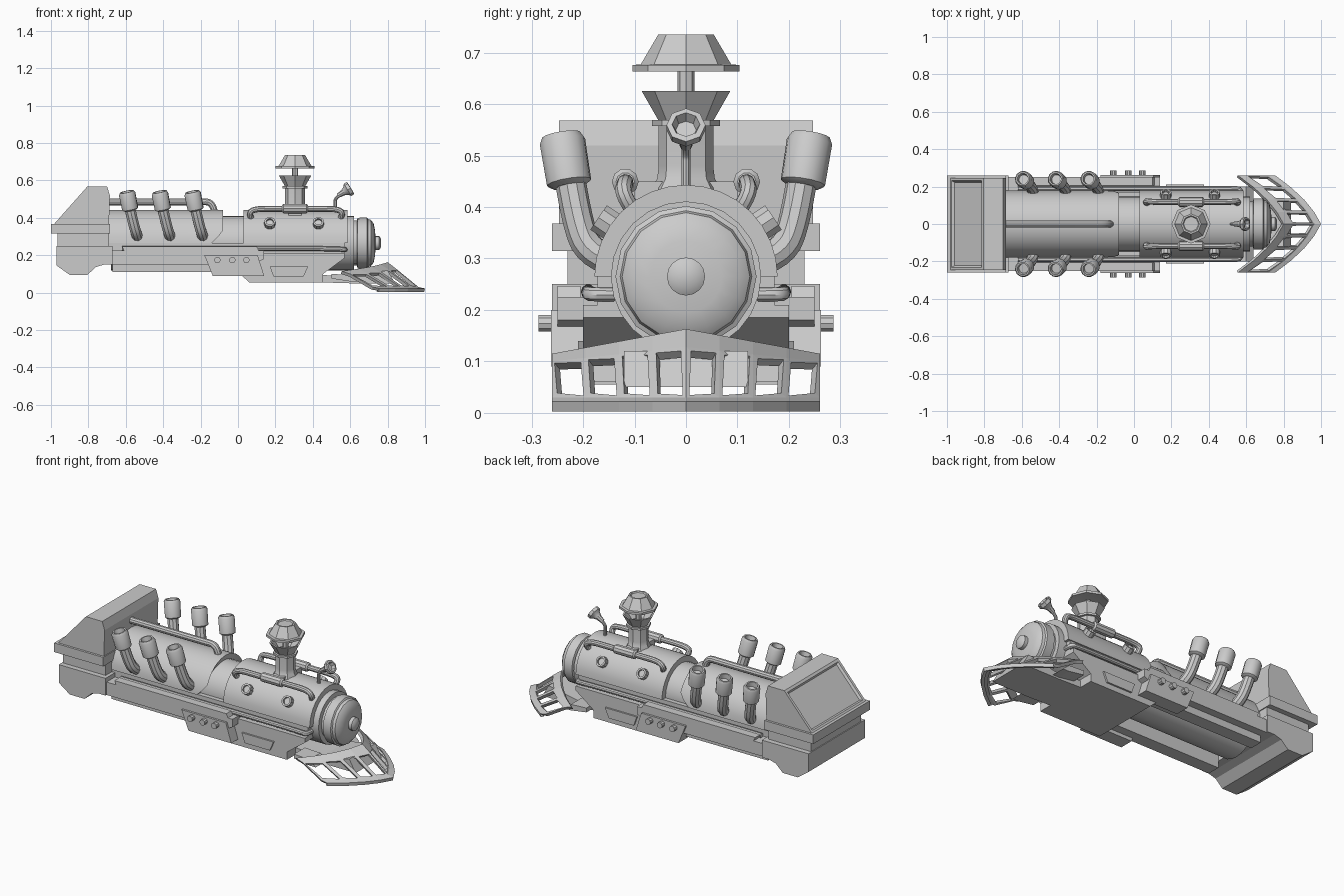
import bpy, bmesh
from mathutils import Vector
from math import sin, cos, pi, radians

if "Cube" in bpy.data.objects:
    bpy.data.objects.remove(bpy.data.objects["Cube"])


def finish(name, bm, smooth=True, mirror=False):
    bmesh.ops.recalc_face_normals(bm, faces=bm.faces)
    me = bpy.data.meshes.new(name)
    bm.to_mesh(me)
    bm.free()
    ob = bpy.data.objects.new(name, me)
    bpy.context.collection.objects.link(ob)
    if mirror:
        ob.modifiers.new("mirror", 'MIRROR').use_axis = (False, True, False)
    shade(ob, smooth)
    return ob


def shade(ob, smooth=True):
    bpy.ops.object.select_all(action='DESELECT')
    ob.select_set(True)
    bpy.context.view_layer.objects.active = ob
    if smooth:
        bpy.ops.object.shade_smooth_by_angle(angle=radians(35))


def lathe(name, prof, origin, axis=(0, 0, 1), n=12, mirror=False):
    """Revolve (radius, height) points about an axis."""
    bm = bmesh.new()
    q = Vector(axis).to_track_quat('Z', 'Y')
    rings = [[bm.verts.new(q @ Vector((r * cos(2 * pi * i / n), r * sin(2 * pi * i / n), h)) + Vector(origin))
              for i in range(n)] for r, h in prof]
    for a, b in zip(rings, rings[1:]):
        for i in range(n):
            j = (i + 1) % n
            bm.faces.new((a[i], a[j], b[j], b[i]))
    bm.faces.new(rings[0])
    bm.faces.new(rings[-1])
    return finish(name, bm, True, mirror)


def prism(name, pts, y0, y1, mirror=False, inset=None):
    """Extrude an x-z outline from y0 to y1; optionally recess one side face."""
    bm = bmesh.new()
    a = [bm.verts.new((x, y0, z)) for x, z in pts]
    b = [bm.verts.new((x, y1, z)) for x, z in pts]
    n = len(pts)
    sides = [bm.faces.new((a[i], a[(i + 1) % n], b[(i + 1) % n], b[i])) for i in range(n)]
    bm.faces.new(a)
    bm.faces.new(b)
    bmesh.ops.recalc_face_normals(bm, faces=bm.faces)
    if inset is not None:
        bmesh.ops.inset_region(bm, faces=[sides[inset]], thickness=0.022)
        bmesh.ops.inset_region(bm, faces=[sides[inset]], thickness=0.012, depth=-0.012)
    return finish(name, bm, False, mirror)


def rect(x0, x1, z0, z1):
    return [(x0, z0), (x1, z0), (x1, z1), (x0, z1)]


def pipe(name, pts, r, mirror=False):
    cu = bpy.data.curves.new(name, 'CURVE')
    cu.dimensions = '3D'
    cu.bevel_depth, cu.bevel_resolution, cu.use_fill_caps = r, 3, True
    sp = cu.splines.new('NURBS')
    sp.points.add(len(pts) - 1)
    for p, c in zip(sp.points, pts):
        p.co = (*c, 1)
    sp.order_u, sp.use_endpoint_u, sp.resolution_u = 3, True, 4
    ob = bpy.data.objects.new(name, cu)
    bpy.context.collection.objects.link(ob)
    shade(ob, False)
    bpy.ops.object.convert(target='MESH')
    ob = bpy.context.object
    if mirror:
        ob.modifiers.new("mirror", 'MIRROR').use_axis = (False, True, False)
    shade(ob)


CZ = 0.265  # boiler axis height


def shell(name, x0, x1, r, cut=0.0):
    """Half-round boiler jacket, lower front corner optionally cut back."""
    bm = bmesh.new()
    arc = [(r * cos(pi * i / 16), CZ + r * sin(pi * i / 16)) for i in range(17)]
    a = [bm.verts.new((x0, y, z)) for y, z in arc]
    b = [bm.verts.new((x1 - max(0, cut - (z - CZ)), y, z)) for y, z in arc]
    for i in range(16):
        bm.faces.new((a[i], a[i + 1], b[i + 1], b[i]))
    bm.faces.new((a[0], a[-1], b[-1], b[0]))
    bm.faces.new(a)
    bmesh.ops.triangulate(bm, faces=[bm.faces.new(b)])
    finish(name, bm)


# Boiler: core barrel, two jackets, domed nose
lathe("boiler_core", [(.146, -.68), (.146, .62)], (0, 0, CZ), (1, 0, 0), 24)
shell("rear_jacket", -.69, -.08, .178, .06)
shell("front_jacket", .03, .585, .178)
lathe("boiler_nose", [(.12, .60), (.12, .635), (.135, .64), (.137, .69), (.128, .695), (.124, .71),
                      (.105, .725), (.07, .732), (.037, .735), (.037, .755), (.022, .765)],
      (0, 0, CZ), (1, 0, 0), 16)

# Cab with recessed sloping rear panel
prism("cab", [(-.985, .365), (-.69, .365), (-.685, .52), (-.70, .568), (-.805, .568)], -.247, .247, inset=4)
prism("cab_base", rect(-1.0, -.685, .315, .368), -.26, .26)
prism("cab_neck", rect(-.965, -.69, .24, .32), -.23, .23)
prism("rear_chassis", [(-.97, .25), (-.97, .145), (-.90, .095), (-.805, .095), (-.76, .137), (-.715, .15),
                       (-.67, .15), (-.67, .25)], -.26, .26)

# Chassis: deck, hollow underside between side beams, bolt panels, front block
prism("deck", rect(-.69, .57, .205, .265), -.172, .172)
prism("side_skirt", [(-.68, .15), (.08, .15), (.14, .18), (.14, .225), (-.68, .225)], .13, .25, True)
prism("skirt_ledge", [(-.60, .205), (.12, .205), (.10, .247), (-.62, .247)], .205, .25, True)
prism("lower_beam", rect(-.67, .05, .11, .16), .13, .205, True)
prism("bolt_panel", [(-.18, .20), (-.135, .09), (.14, .09), (.105, .20)], .18, .262, True)
prism("front_block", [(0, .11), (.06, .055), (.455, .055), (.455, .10), (.57, .185), (.57, .21), (0, .21)], -.2, .2)
prism("front_block_panel", [(.17, .14), (.19, .085), (.35, .085), (.375, .14)], .19, .21, True)
for x in (-.11, -.03, .045):
    lathe("side_bolt", [(.017, 0), (.017, .035)], (x, .252, .174), (0, 1, 0), 10, True)
pipe("running_pipe", [(-.62, .19, .236), (-.5, .19, .236), (.4, .19, .236), (.54, .19, .233),
                      (.575, .185, .23), (.57, .14, .23)], .014, True)

# Exhaust stacks, three per side
for x in (-.54, -.365, -.19):
    pipe("exhaust_pipe", [(x + .005, .13, .29), (x, .185, .305), (x - .02, .212, .37), (x - .04, .226, .46)], .03, True)
    lathe("exhaust_cap", [(.032, 0), (.044, .008), (.045, .09), (.038, .103), (.03, .103), (.026, .075)],
          (x - .035, .226, .44), (-.2, .16, 1), 12, True)

# Pipes on top of the boiler
pipe("top_pipe", [(-.69, 0, .485), (-.5, 0, .485), (-.22, 0, .485), (-.13, 0, .487), (-.125, 0, .42)], .019)
pipe("hand_pipe", [(.075, .10, .39), (.055, .125, .425), (.09, .118, .448), (.2, .118, .448), (.42, .118, .448),
                   (.53, .118, .448), (.565, .125, .425), (.545, .10, .39)], .016, True)
lathe("hand_pipe_sleeve", [(.018, 0), (.026, .008), (.026, .132), (.018, .14)], (.235, .118, .449), (1, 0, 0), 10, True)
prism("sleeve_bridge", rect(.27, .34, .41, .45), -.10, .10)

# Ring ports on the jacket sides
for x in (.17, .43):
    lathe("jacket_port", [(.03, .15), (.03, .205), (.02, .205), (.02, .192)], (x, 0, CZ), (0, .83, .56), 10, True)

# Chimney, funnel and raised cap
CX = .305
lathe("chimney", [(.07, .42), (.068, .437), (.056, .455), (.053, .48), (.053, .557), (.066, .557), (.066, .569),
                  (.054, .569), (.086, .625), (.076, .625), (.045, .58)], (CX, 0, 0), n=8)
lathe("chimney_rod", [(.017, .57), (.017, .67)], (CX, 0, 0), n=8)
lathe("chimney_cap", [(.06, .67), (.104, .663), (.104, .676), (.088, .677), (.054, .735), (.045, .735), (.04, .729)],
      (CX, 0, 0), n=8)

# Horn on a bent stem
pipe("horn_stem", [(.52, 0, .43), (.52, 0, .48), (.52, 0, .505), (.55, 0, .525)], .009)
lathe("horn_bell", [(.012, 0), (.016, .03), (.026, .05), (.038, .06), (.038, .078), (.027, .08), (.02, .06)],
      (.535, 0, .518), (.85, 0, .53), 8)

# Cowcatcher: swept profile, slat windows cut out, thickened
prism("cowcatcher_neck", [(.44, .055), (.60, .05), (.84, .05), (.80, .12), (.62, .085), (.44, .095)], -.12, .12)
bm = bmesh.new()
rows = [(.80, .163, .115), (.845, .128, .100), (.965, .03, .03), (1.0, .022, .022), (.995, .003, .003)]
grid = []
for i in range(9):
    y = -.26 + .065 * i
    t = abs(y) / .26
    back = .115 * t + .13 * t * t
    grid.append([bm.verts.new((x - back, y, zc + (ze - zc) * t)) for x, zc, ze in rows])
panels = []
for a, b in zip(grid, grid[1:]):
    for k in range(4):
        f = bm.faces.new((a[k], b[k], b[k + 1], a[k + 1]))
        if k == 1:
            panels.append(f)
bmesh.ops.recalc_face_normals(bm, faces=bm.faces)
bmesh.ops.inset_individual(bm, faces=panels, thickness=.013)
bmesh.ops.delete(bm, geom=panels, context='FACES')
cow = finish("cowcatcher", bm, False)
up = sum(p.normal.z for p in cow.data.polygons) > 0
sol = cow.modifiers.new("thickness", 'SOLIDIFY')
sol.thickness, sol.offset = .018, (-1 if up else 1)
# Flat wing brackets behind the cowcatcher ends
prism("wing_bracket", [(.50, .075), (.60, .06), (.64, .06), (.60, .095), (.50, .1)], .10, .2, True)
